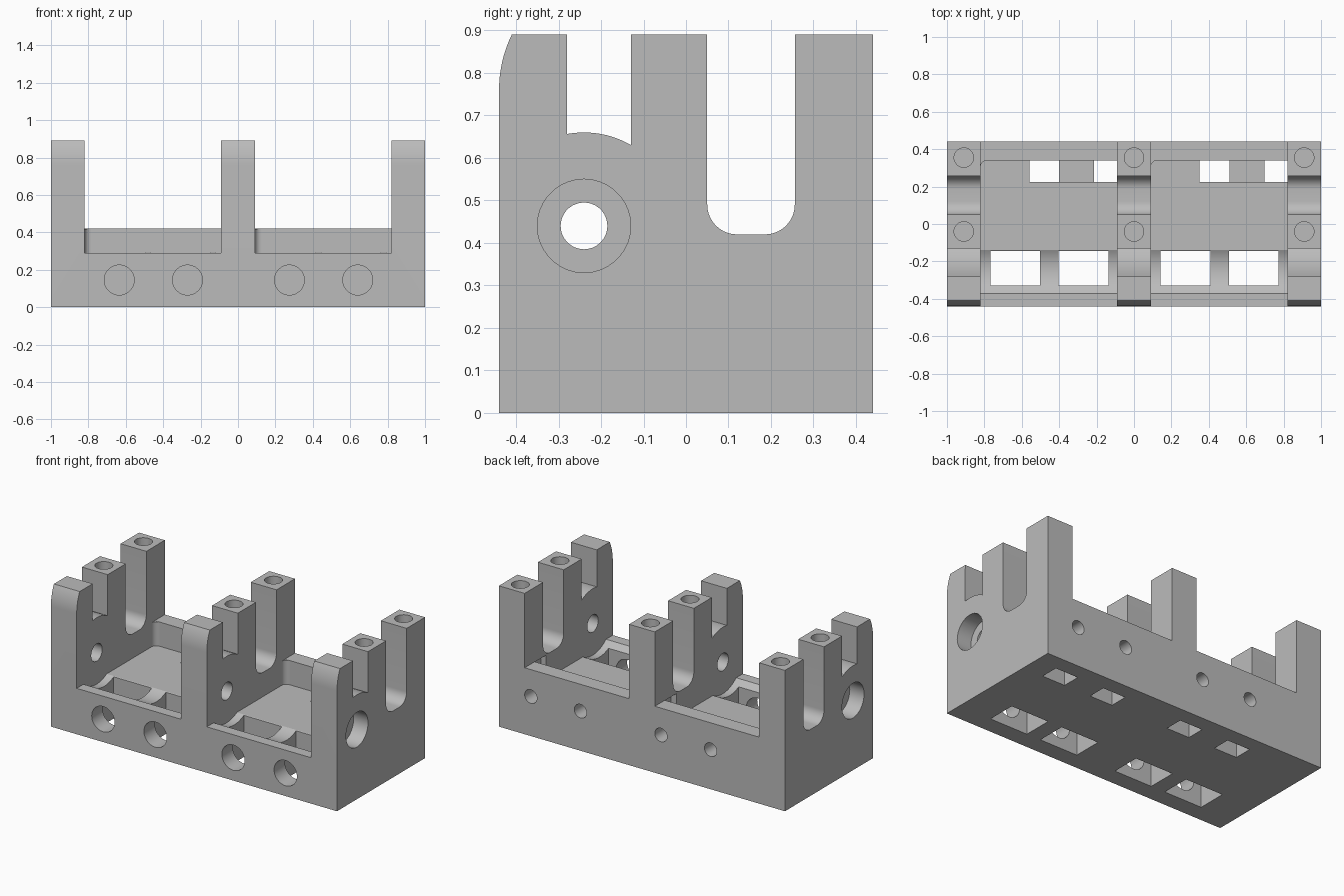
import bpy
import bmesh
from math import sin, cos, radians

cube = bpy.data.objects.get("Cube")
if cube:
    bpy.data.objects.remove(cube, do_unlink=True)

grey = bpy.data.materials.new("plain grey")
grey.use_nodes = True
GREY = (0.5, 0.5, 0.5, 1)
grey.diffuse_color = GREY
grey.node_tree.nodes["Principled BSDF"].inputs["Base Color"].default_value = GREY


def arc(cx, cy, r, start, end, steps=10):
    angles = [radians(start + (end - start) * i / steps) for i in range(steps + 1)]
    return [(cx + r * cos(a), cy + r * sin(a)) for a in angles]


def prism(name, points, axis, low, high):
    """Extrude a closed 2D profile along one axis."""
    place = {"x": lambda a, b, t: (t, a, b),
             "y": lambda a, b, t: (a, t, b),
             "z": lambda a, b, t: (a, b, t)}[axis]
    bm = bmesh.new()
    rings = [[bm.verts.new(place(a, b, t)) for a, b in points] for t in (low, high)]
    n = len(points)
    for ring in rings:
        bm.faces.new(ring)
    for i in range(n):
        j = (i + 1) % n
        bm.faces.new((rings[0][i], rings[0][j], rings[1][j], rings[1][i]))
    bmesh.ops.recalc_face_normals(bm, faces=bm.faces)
    mesh = bpy.data.meshes.new(name)
    bm.to_mesh(mesh)
    bm.free()
    mesh.materials.append(grey)
    obj = bpy.data.objects.new(name, mesh)
    bpy.context.collection.objects.link(obj)
    return obj


def cut(points, axis, low, high):
    """Subtract an extruded profile from the housing."""
    cutter = prism("cutter", points, axis, low, high)
    cutter.hide_render = True
    mod = housing.modifiers.new("cut", "BOOLEAN")
    mod.operation = "DIFFERENCE"
    mod.solver = "EXACT"
    mod.object = cutter
    bpy.context.view_layer.objects.active = housing
    bpy.ops.object.modifier_apply(modifier=mod.name)
    bpy.data.objects.remove(cutter, do_unlink=True)


def box(x0, x1, y0, y1):
    return [(x0, y0), (x1, y0), (x1, y1), (x0, y1)]


def circle(a, b, r):
    return arc(a, b, r, 0, 350.0, 35)


SHAFT_Y, SHAFT_Z = -0.24, 0.44
FLOOR, BACK_TOP = 0.267, 0.42

# Housing with the side wall outline: back post, round slot, middle post, front post
outline = [(-0.44, 0), (0.44, 0), (0.44, 0.89), (0.256, 0.89)]
outline += arc(0.186, 0.49, 0.07, 0, -90) + arc(0.12, 0.49, 0.07, -90, -180)
outline += [(0.05, 0.89), (-0.13, 0.89)]
outline += arc(SHAFT_Y, SHAFT_Z, 0.22, 60, 100.5)
outline += [(-0.28, 0.89)] + arc(-0.143, 0.76, 0.297, 154, 180)
housing = prism("housing", outline, "x", -1, 1)

# Bays with a low front wall, a curved relief and a taller back wall
bay = [(-0.6, 0.29)] + arc(SHAFT_Y, SHAFT_Z, 0.2, 228.6, 300, 16)
bay += [(0.34, FLOOR), (0.34, BACK_TOP), (0.6, BACK_TOP), (0.6, 1), (-0.6, 1)]
for shift in (0, 0.91):
    cut(bay, "x", shift - 0.82, shift - 0.09)

for shift in (0, 0.91):
    # Shallow recess between the rear pockets
    cut(box(shift - 0.45, shift - 0.15, 0.225, 0.34), "z", 0.2, 0.35)
    # Front pockets and their openings
    for x in (shift - 0.635, shift - 0.27):
        cut(box(x - 0.133, x + 0.133, -0.33, -0.145), "z", -0.1, 0.35)
        cut(circle(x, 0.145, 0.08), "y", -0.6, -0.25)
    # Rear pockets and their bolt holes
    for x in (shift - 0.48, shift - 0.133):
        cut(box(x - 0.08, x + 0.08, 0.225, 0.34), "z", -0.1, BACK_TOP - 0.002)
        cut(circle(x, 0.25, 0.043), "y", 0.3, 0.6)

# Shaft hole through every wall, widened on the outer ends
cut(circle(SHAFT_Y, SHAFT_Z, 0.055), "x", -1.2, 1.2)
for low, high in ((-1.2, -0.9), (0.9, 1.2)):
    cut(circle(SHAFT_Y, SHAFT_Z, 0.11), "x", low, high)

# Blind screw holes in the post tops
for x in (-0.91, 0, 0.91):
    for y in (-0.04, 0.355):
        cut(circle(x, y, 0.052), "z", 0.6, 1)

# Rounded inner corner of each bay
parts = [housing]
for shift in (0, 0.91):
    x = shift - 0.82
    corner = [(x - 0.005, 0.345)] + [(x - 0.005, 0.305)]
    corner += arc(x + 0.035, 0.305, 0.035, 180, 90, 8) + [(x + 0.035, 0.345)]
    parts.append(prism("corner_fillet", corner, "z", FLOOR - 0.005, BACK_TOP - 0.001))

bpy.ops.object.select_all(action="DESELECT")
for part in parts:
    part.select_set(True)
bpy.context.view_layer.objects.active = housing
bpy.ops.object.shade_smooth_by_angle(angle=radians(25))
